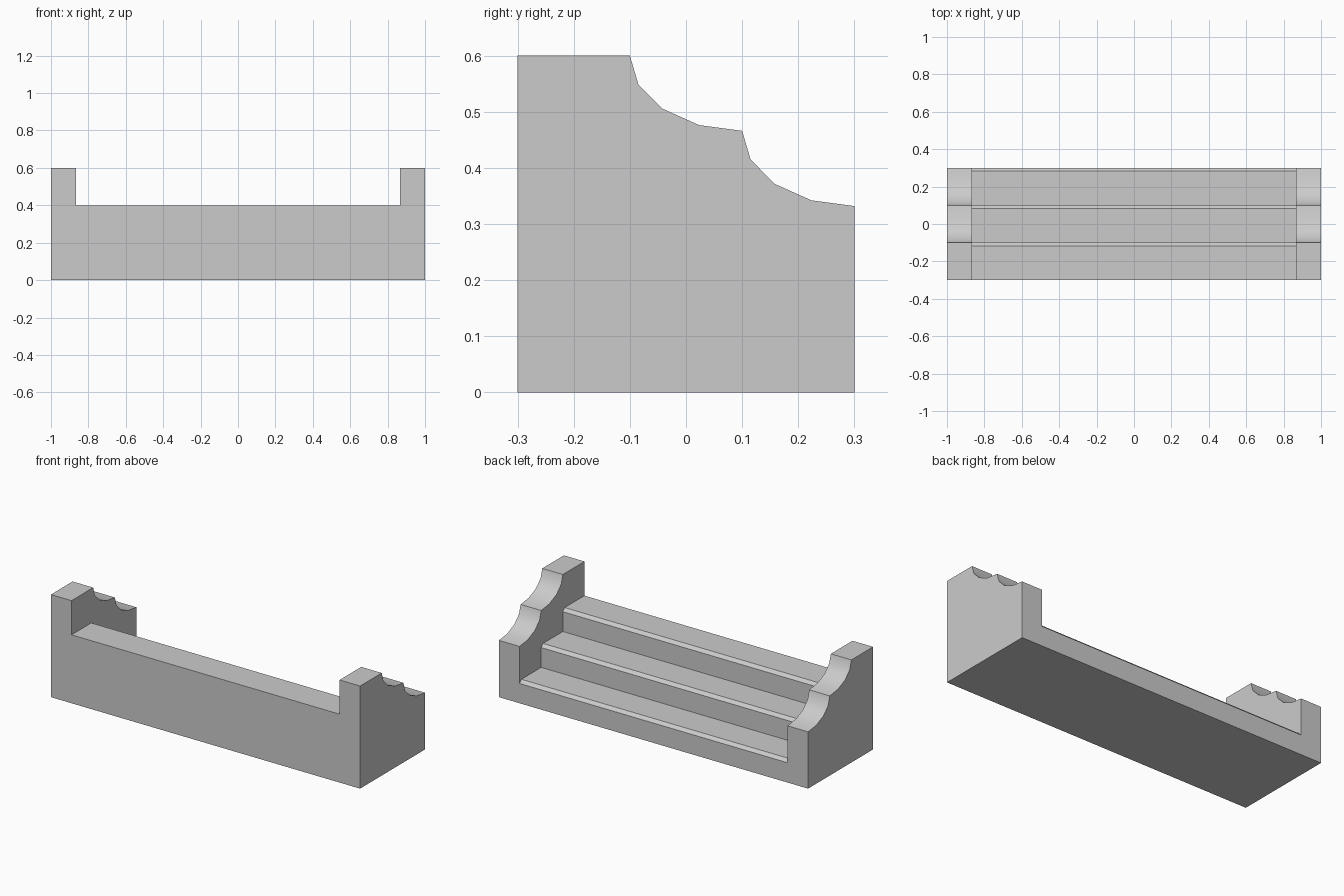
import bpy, bmesh, math

if "Cube" in bpy.data.objects:
    bpy.data.objects.remove(bpy.data.objects["Cube"])

HALF_LEN, HALF_DEPTH, INNER = 1.0, 0.3, 0.867
RUN, RISE, CHAMFER = 0.2, 0.4 / 3, 0.0175


def extrude_profile(name, points, half_width):
    """Extrude a closed (y, z) profile along x, centred on x = 0."""
    bm = bmesh.new()
    face = bm.faces.new([bm.verts.new((-half_width, y, z)) for y, z in points])
    new = bmesh.ops.extrude_face_region(bm, geom=[face])["geom"]
    verts = [v for v in new if isinstance(v, bmesh.types.BMVert)]
    bmesh.ops.translate(bm, verts=verts, vec=(2 * half_width, 0, 0))
    bmesh.ops.recalc_face_normals(bm, faces=bm.faces)
    mesh = bpy.data.meshes.new(name)
    bm.to_mesh(mesh)
    bm.free()
    obj = bpy.data.objects.new(name, mesh)
    bpy.context.collection.objects.link(obj)
    return obj


# Side wall outline: flat top followed by two concave quarter arcs
wall = [(-HALF_DEPTH, 0), (-HALF_DEPTH, 0.6), (-0.1, 0.6)]
for i in range(2):
    cy, cz = 0.1 + i * RUN, 0.6 - i * 0.134
    for k in range(1, 5):
        a = k * math.pi / 8
        wall.append((cy - RUN * math.cos(a), cz - 0.134 * math.sin(a)))
wall.append((HALF_DEPTH, 0))
stairs = extrude_profile("staircase", wall, HALF_LEN)

# Space above the three chamfered steps, between the side walls
space = [(-0.5, 1), (-0.5, 3 * RISE)]
for i in range(3):
    y, z = -0.1 + i * RUN, (3 - i) * RISE
    space += [(y - CHAMFER, z), (y, z - CHAMFER)]
    if i < 2:
        space.append((y, z - RISE))
space += [(0.5, RISE - CHAMFER - 0.2), (0.5, 1)]
cutter = extrude_profile("step_cutter", space, INNER)
cutter.hide_render = True

# Carve the steps, then smooth only the arcs
bpy.context.view_layer.objects.active = stairs
stairs.select_set(True)
mod = stairs.modifiers.new("carve_steps", 'BOOLEAN')
mod.operation, mod.solver, mod.object = 'DIFFERENCE', 'EXACT', cutter
bpy.ops.object.modifier_apply(modifier=mod.name)
bpy.data.objects.remove(cutter)
bpy.ops.object.shade_smooth_by_angle(angle=math.radians(36))
